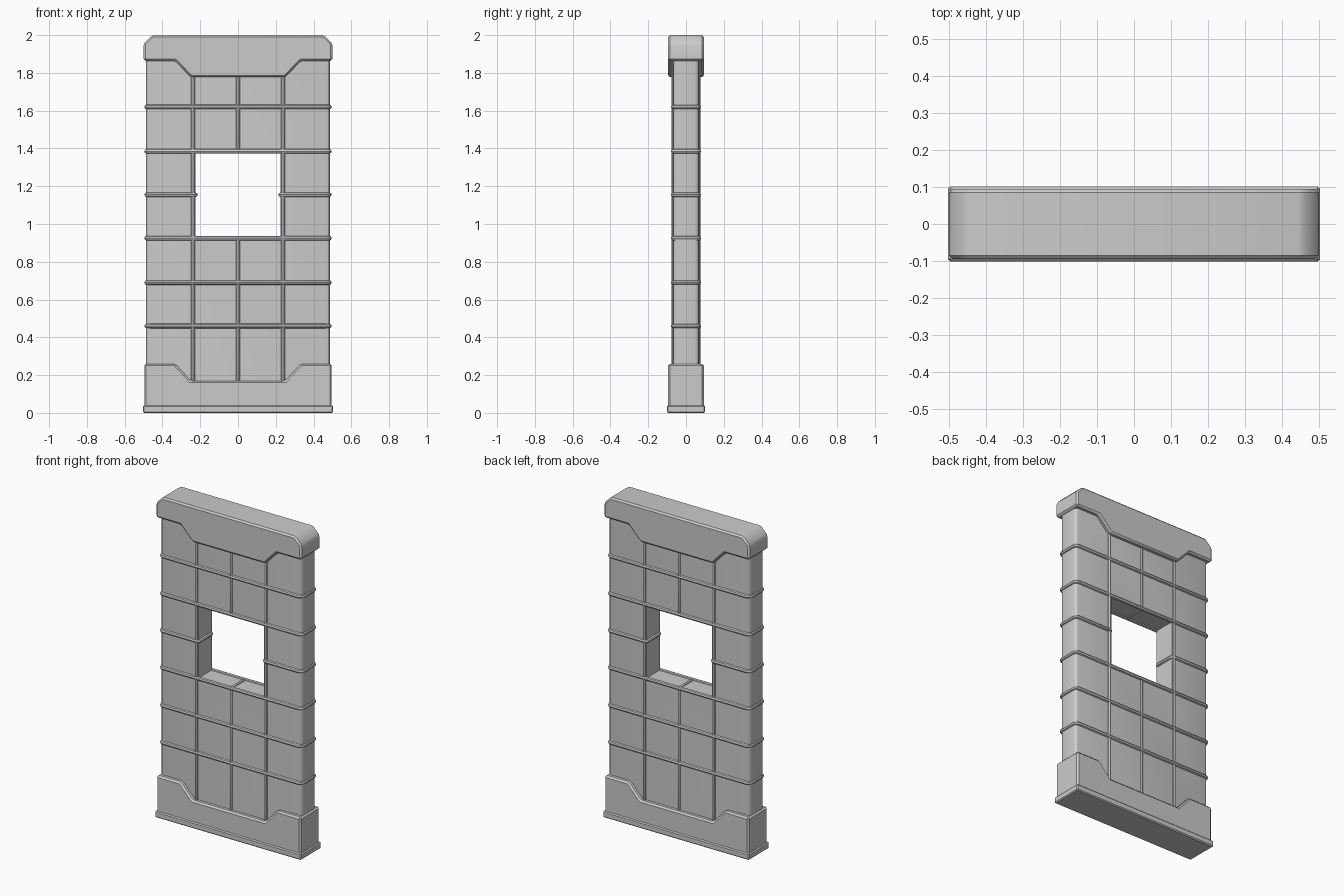
import bpy, bmesh, math
from mathutils import Vector

if "Cube" in bpy.data.objects:
    bpy.data.objects.remove(bpy.data.objects["Cube"])


def finish(ob):
    bpy.ops.object.select_all(action='DESELECT')
    ob.select_set(True)
    bpy.context.view_layer.objects.active = ob
    for m in list(ob.modifiers):
        bpy.ops.object.modifier_apply(modifier=m.name)
    bpy.ops.object.shade_smooth_by_angle(angle=math.radians(30))


def prism(name, profile, depth, bevel=0.0):
    """Extrude an x-z outline through y, centred on y = 0."""
    bm = bmesh.new()
    face = bm.faces.new([bm.verts.new((x, -depth / 2, z)) for x, z in profile])
    ext = bmesh.ops.extrude_face_region(bm, geom=[face])['geom']
    for v in ext:
        if isinstance(v, bmesh.types.BMVert):
            v.co.y += depth
    bmesh.ops.recalc_face_normals(bm, faces=bm.faces)
    me = bpy.data.meshes.new(name)
    bm.to_mesh(me)
    bm.free()
    ob = bpy.data.objects.new(name, me)
    bpy.context.collection.objects.link(ob)
    if bevel:
        b = ob.modifiers.new("edge", 'BEVEL')
        b.width = bevel
        b.segments = 1
        b.limit_method = 'ANGLE'
    return ob


def rect(x0, x1, z0, z1):
    return [(x0, z0), (x1, z0), (x1, z1), (x0, z1)]


def rib_loop(name, lo, hi, place, r=0.012, corner=0.018):
    """Round rib around a rectangle with rounded corners; place maps (u, v) to 3D."""
    pts = []
    for i, (sx, sy) in enumerate([(1, 1), (0, 1), (0, 0), (1, 0)]):
        cx = hi[0] - corner if sx else lo[0] + corner
        cy = hi[1] - corner if sy else lo[1] + corner
        for k in range(4):
            a = math.radians(90 * i + 30 * k)
            pts.append(place(cx + corner * math.cos(a), cy + corner * math.sin(a)))
    cu = bpy.data.curves.new(name, 'CURVE')
    cu.dimensions = '3D'
    cu.bevel_depth = r
    cu.bevel_resolution = 2
    sp = cu.splines.new('POLY')
    sp.points.add(len(pts) - 1)
    for p, co in zip(sp.points, pts):
        p.co = (*co, 1)
    sp.use_cyclic_u = True
    ob = bpy.data.objects.new(name, cu)
    bpy.context.collection.objects.link(ob)
    bpy.ops.object.select_all(action='DESELECT')
    ob.select_set(True)
    bpy.context.view_layer.objects.active = ob
    bpy.ops.object.convert(target='MESH')
    finish(bpy.context.object)


W, D = 0.487, 0.068            # half width and half depth of the wall
HX, HZ0, HZ1 = 0.225, 0.928, 1.382   # window opening

# Wall slab with rounded vertical corners and a window opening
wall = prism("wall", rect(-W, W, 0.1, 1.92), 2 * D)
bm = bmesh.new()
bm.from_mesh(wall.data)
edges = [e for e in bm.edges
         if abs(e.verts[0].co.z - e.verts[1].co.z) > 1]
bmesh.ops.bevel(bm, geom=edges, offset=0.02, segments=3, profile=0.5, affect='EDGES')
bm.to_mesh(wall.data)
bm.free()
cutter = prism("window_cutter", rect(-HX, HX, HZ0, HZ1), 1)
cutter.hide_render = True
cut = wall.modifiers.new("window", 'BOOLEAN')
cut.operation = 'DIFFERENCE'
cut.solver = 'EXACT'
cut.object = cutter
finish(wall)
bpy.data.objects.remove(cutter)

# Horizontal ribs wrapping the whole wall
for i, z in enumerate([0.46, 0.69, 0.925, 1.385, 1.62]):
    rib_loop(f"horizontal_rib_{i}", (-W + 0.003, -D), (W - 0.003, D),
             lambda u, v: (u, v, z))

# Short ribs wrapping the wall on either side of the window
for side, x0, x1 in [("left", -W + 0.003, -HX), ("right", HX, W - 0.003)]:
    rib_loop(f"jamb_rib_{side}", (x0, -D), (x1, D), lambda u, v: (u, v, 1.155))

# Vertical ribs: full height beside the window, split above and below it
for side, x in [("left", -0.239), ("right", 0.239)]:
    rib_loop(f"vertical_rib_{side}", (-D + 0.004, 0.12), (D - 0.004, 1.9),
             lambda u, v: (x, u, v))
for part, z0, z1 in [("lower", 0.12, HZ0 - 0.004), ("upper", HZ1 + 0.004, 1.9)]:
    rib_loop(f"centre_rib_{part}", (-D + 0.004, z0), (D - 0.004, z1),
             lambda u, v: (0, u, v))

# Top cap with chamfered shoulders and a stepped-down centre
half = [(0.25, 1.777), (0.333, 1.864), (0.5, 1.864), (0.5, 1.955), (0.455, 2.0)]
cap = prism("top_cap", half + [(-x, z) for x, z in reversed(half)], 0.19, 0.01)
finish(cap)

# Base block with a lowered centre
half = [(0.496, 0.01), (0.496, 0.26), (0.333, 0.26), (0.25, 0.17)]
base = prism("base_block", half + [(-x, z) for x, z in reversed(half)], 0.19, 0.01)
finish(base)

# Foot flange around the bottom
foot = prism("foot_flange", rect(-0.503, 0.503, 0, 0.04), 0.202, 0.006)
finish(foot)
